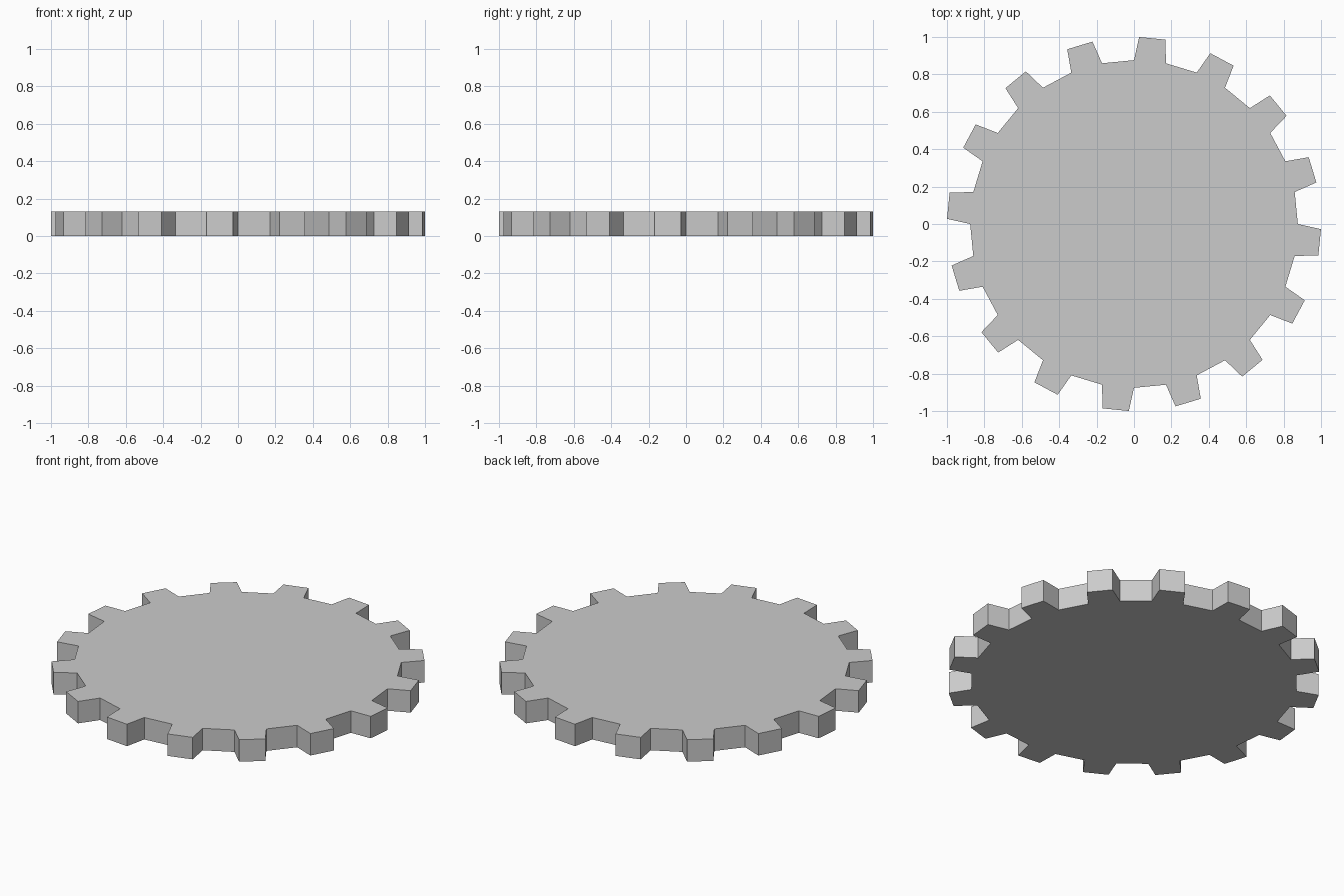
import bpy
import bmesh
from math import cos, sin, radians

if "Cube" in bpy.data.objects:
    bpy.data.objects.remove(bpy.data.objects["Cube"])

TEETH = 16
ROOT_R, TIP_R = 0.876, 1.0
THICKNESS = 0.13
PITCH = 360 / TEETH
TIP_INSET = 1.58  # degrees each tooth narrows per side towards its tip

# Outline: each tooth fills half of the pitch, followed by a flat valley
profile = []
for i in range(TEETH):
    a = i * PITCH
    b = a - PITCH / 2
    a, b = b, a
    profile += [(ROOT_R, a), (TIP_R, a + TIP_INSET),
                (TIP_R, b - TIP_INSET), (ROOT_R, b)]

bm = bmesh.new()
verts = [bm.verts.new((r * cos(radians(t)), r * sin(radians(t)), 0))
         for r, t in profile]
base = bm.faces.new(verts)

# Thickness
top = bmesh.ops.extrude_face_region(bm, geom=[base], use_keep_orig=True)
bmesh.ops.translate(bm, vec=(0, 0, THICKNESS),
                    verts=[v for v in top["geom"]
                           if isinstance(v, bmesh.types.BMVert)])
bmesh.ops.recalc_face_normals(bm, faces=bm.faces)

mesh = bpy.data.meshes.new("gear_wheel")
bm.to_mesh(mesh)
bm.free()
gear = bpy.data.objects.new("gear_wheel", mesh)
bpy.context.collection.objects.link(gear)
